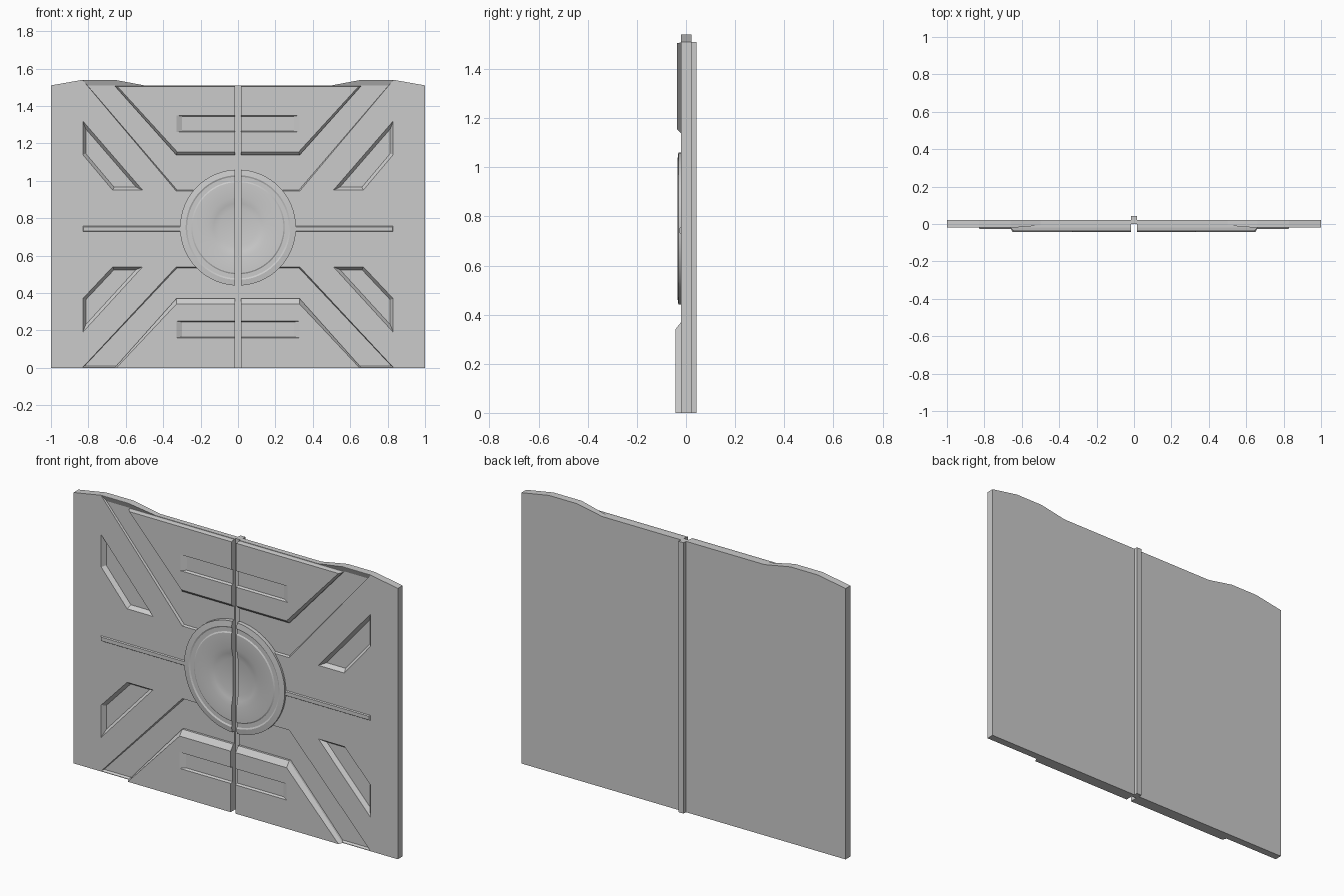
import bpy, bmesh, math
from mathutils import Vector

cube = bpy.data.objects.get("Cube")
if cube:
    bpy.data.objects.remove(cube, do_unlink=True)

grey = bpy.data.materials.new("light_grey")
grey.use_nodes = True
COLOUR = (0.6, 0.6, 0.6, 1)
grey.diffuse_color = COLOUR
grey.node_tree.nodes["Principled BSDF"].inputs["Base Color"].default_value = COLOUR

FRONT, BACK, MID = -0.02, 0.022, 0.75


def make(name, bm):
    bmesh.ops.recalc_face_normals(bm, faces=bm.faces)
    mesh = bpy.data.meshes.new(name)
    bm.to_mesh(mesh)
    bm.free()
    mesh.materials.append(grey)
    ob = bpy.data.objects.new(name, mesh)
    bpy.context.collection.objects.link(ob)
    return ob


def loft(name, layers):
    """Solid through matching x-z outlines, each given with its y."""
    bm = bmesh.new()
    rings = [[bm.verts.new((x, y, z)) for x, z in pts] for y, pts in layers]
    bm.faces.new(rings[0])
    bm.faces.new(rings[-1])
    n = len(rings[0])
    for a, b in zip(rings, rings[1:]):
        for i in range(n):
            j = (i + 1) % n
            bm.faces.new((a[i], a[j], b[j], b[i]))
    return make(name, bm)


def inset(pts, d):
    """Move every edge of a convex outline inward by d."""
    pts = [Vector(p) for p in pts]
    mid = sum(pts, Vector((0, 0))) / len(pts)
    out = []
    for i, p in enumerate(pts):
        normals = []
        for q, r in ((pts[i - 1], p), (p, pts[(i + 1) % len(pts)])):
            e = (r - q).normalized()
            m = Vector((-e.y, e.x))
            normals.append(m if m.dot(mid - q) > 0 else -m)
        a, b = normals
        out.append(p + (a + b) * (d / (1 + a.dot(b))))
    return out


def rect(x0, x1, z0, z1):
    return [(x0, z0), (x1, z0), (x1, z1), (x0, z1)]


def flip_x(pts):
    return [(-x, z) for x, z in pts]


def symmetric(half):
    return half + flip_x(half)[::-1]


def cut(ob, cutters):
    """Subtract the cutters and bake the result."""
    for c in cutters:
        c.hide_render = True
        mod = ob.modifiers.new("cut", 'BOOLEAN')
        mod.operation, mod.solver, mod.object = 'DIFFERENCE', 'EXACT', c
    bpy.context.view_layer.update()
    baked = bpy.data.meshes.new_from_object(
        ob.evaluated_get(bpy.context.evaluated_depsgraph_get()))
    ob.modifiers.clear()
    ob.data = baked
    for c in cutters:
        bpy.data.objects.remove(c, do_unlink=True)


def seam():
    return loft("seam_cutter", [(-0.2, rect(-0.015, 0.015, -1, 3)),
                                (0.2, rect(-0.015, 0.015, -1, 3))])


# Door slab with its raised shoulders
outline = symmetric([(-1, 0), (-1, 1.51), (-0.83, 1.54), (-0.66, 1.54), (-0.5, 1.51)])
slab = loft("door_slab", [(FRONT, outline), (BACK, outline)])

# Diagonal bands: shallow splayed recesses above and below the middle
upper = symmetric([(-0.83, 1.538), (-0.33, 0.945)])
upper_floor = symmetric([(-0.805, 1.51), (-0.325, 0.95)])
lower = symmetric([(-0.83, 0.003), (-0.33, 0.54)])
lower_floor = symmetric([(-0.82, 0.01), (-0.325, 0.535)])
cutters = [loft("band_cutter", [(-0.1, a), (FRONT, a), (-0.008, b)])
           for a, b in ((upper, upper_floor), (lower, lower_floor))]

# Corner slots
for pts in ([(-0.83, 1.32), (-0.83, 1.14), (-0.67, 0.95), (-0.51, 0.95)],
            [(-0.83, 0.19), (-0.83, 0.37), (-0.67, 0.54), (-0.51, 0.54)]):
    for p in (pts, flip_x(pts)):
        cutters.append(loft("slot_cutter", [(-0.1, p), (FRONT, p), (0.002, inset(p, 0.016))]))
cut(slab, cutters + [seam()])

# Raised panels, each with a long slot that has ramped ends
panels = (
    ("upper_panel", [(-0.66, 1.508), (-0.33, 1.138)], [(-0.645, 1.505), (-0.325, 1.155)],
     -0.037, 1.26, 1.35),
    ("lower_panel", [(-0.66, 0), (-0.33, 0.37)], [(-0.65, 0), (-0.33, 0.34)],
     -0.043, 0.16, 0.25))
for name, base, face, y, z0, z1 in panels:
    base, face = symmetric(base), symmetric(face)
    panel = loft(name, [(0, base), (FRONT, base), (y, face)])
    mouth, floor = rect(-0.33, 0.33, z0, z1), rect(-0.3, 0.3, z0 + 0.005, z1 - 0.005)
    cut(panel, [loft("slot_cutter", [(-0.1, mouth), (y, mouth), (y + 0.015, floor)]), seam()])

# Round hub with stepped rim and dished centre
profile = [(0.31, -0.005), (0.31, -0.031), (0.28, -0.035), (0.272, -0.031),
           (0.25, -0.031), (0.243, -0.035), (0.16, -0.035), (0.13, -0.028), (0.1, -0.022)]
SIDES = 64
circles = [(y, [(r * math.cos(math.tau * i / SIDES), MID + r * math.sin(math.tau * i / SIDES))
                for i in range(SIDES)]) for r, y in profile]
hub = loft("round_hub", circles)
cut(hub, [seam()])
for ob in bpy.context.selected_objects:
    ob.select_set(False)
hub.select_set(True)
bpy.context.view_layer.objects.active = hub
bpy.ops.object.shade_smooth_by_angle(angle=math.radians(20))

# Thin horizontal ribs either side of the hub
for side, x0, x1 in (("right", -0.83, -0.3), ("left", 0.3, 0.83)):
    rib = rect(x0, x1, 0.728, 0.757)
    loft(side + "_rib", [(FRONT + 0.005, rib), (FRONT, rib), (-0.026, inset(rib, 0.004))])

# Centre strip closing the seam and standing proud at the back
strip = rect(-0.0152, 0.0152, 0, 1.51)
loft("centre_strip", [(0, strip), (0.043, strip)])
